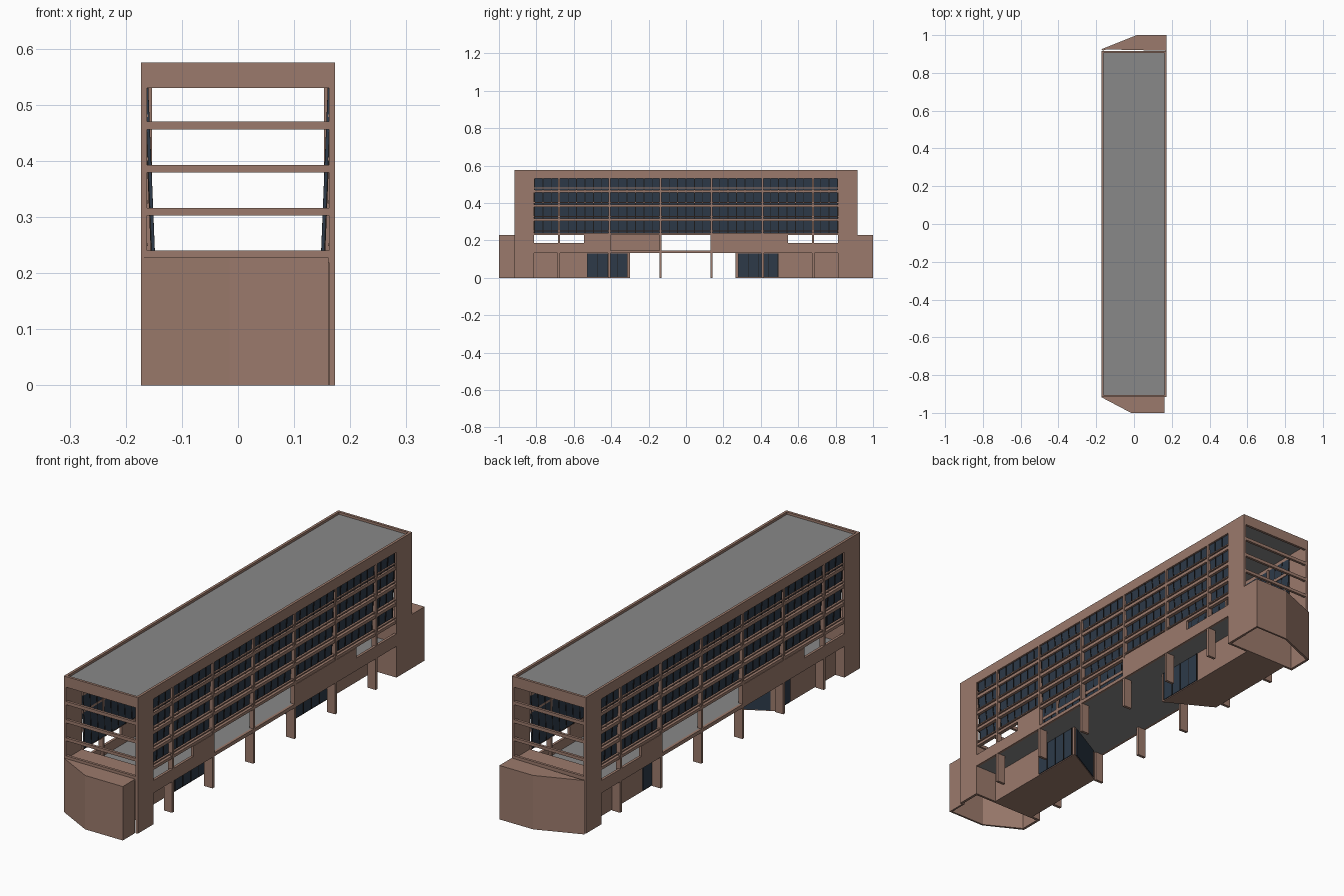
import bpy, bmesh
from mathutils import Vector

if "Cube" in bpy.data.objects:
    bpy.data.objects.remove(bpy.data.objects["Cube"])


def material(name, col):
    m = bpy.data.materials.new(name)
    m.diffuse_color = (*col, 1)
    m.use_nodes = True
    m.node_tree.nodes["Principled BSDF"].inputs["Base Color"].default_value = m.diffuse_color
    return m


BROWN = material("brown concrete", (0.33, 0.195, 0.15))
GRAY = material("gray slab", (0.25, 0.25, 0.25))
GLASS = material("dark blue glass", (0.026, 0.042, 0.066))
FRAME = material("black frame", (0.012, 0.011, 0.011))


class Part:
    """Collects prisms into one named object."""

    def __init__(self, name, mat):
        self.name, self.mat, self.bm = name, mat, bmesh.new()

    def loft(self, low, high):
        a = [self.bm.verts.new(p) for p in low]
        b = [self.bm.verts.new(p) for p in high]
        n = len(a)
        self.bm.faces.new(a[::-1])
        self.bm.faces.new(b)
        for i in range(n):
            j = (i + 1) % n
            self.bm.faces.new((a[i], a[j], b[j], b[i]))

    def prism(self, pts, z0, z1):
        self.loft([(x, y, z0) for x, y in pts], [(x, y, z1) for x, y in pts])

    def box(self, x0, x1, y0, y1, z0, z1):
        self.prism([(x0, y0), (x1, y0), (x1, y1), (x0, y1)], z0, z1)

    def wall(self, p, q, z0, z1, t):
        # plate of thickness t centred on the line p-q
        p, q = Vector(p), Vector(q)
        d = (q - p).normalized() * t / 2
        n = Vector((-d.y, d.x))
        self.prism([p - n, q - n, q + n, p + n], z0, z1)

    def done(self):
        bmesh.ops.recalc_face_normals(self.bm, faces=self.bm.faces)
        me = bpy.data.meshes.new(self.name)
        self.bm.to_mesh(me)
        self.bm.free()
        me.materials.append(self.mat)
        bpy.context.collection.objects.link(bpy.data.objects.new(self.name, me))


W, T = 0.173, 0.011            # half width, wall thickness
L, P = 0.917, 0.812            # end of block, inner edge of end piers
FINS = [-0.68, -0.41, -0.137, 0.137, 0.41, 0.68]
BEAMS = [(0.228, 0.24), (0.303, 0.316), (0.379, 0.393), (0.456, 0.47)]


def side_box(part, s, d0, d1, y0, y1, z0, z1):
    """Box on side s; y is turned with the side (half-turn symmetry)."""
    a, b = sorted((s * d0, s * d1))
    c, d = sorted((s * y0, s * y1))
    part.box(a, b, c, d, z0, z1)


# long facade walls with the big terrace opening and low strip windows
wall = Part("facade_walls", BROWN)
beam = Part("facade_beams", BROWN)
fin = Part("facade_fins", BROWN)
col = Part("ground_columns", BROWN)
for s in (1, -1):
    for e in (1, -1):
        side_box(wall, s, W - T, W, e * P, e * L, 0, 0.575)
        side_box(wall, s, W - T, W, e * P, e * 0.545, 0.132, 0.185)
    side_box(wall, s, W - T, W, -P, P, 0.53, 0.575)
    side_box(wall, s, W - T, W, -0.545, -0.405, 0.132, 0.228)
    side_box(wall, s, W - T, W, 0.137, 0.545, 0.132, 0.228)
    side_box(wall, s, W - T, W, -0.405, 0.137, 0.132, 0.147)
    for z0, z1 in BEAMS:
        side_box(beam, s, 0.155, W - 0.002, -P, P, z0, z1)
        side_box(beam, s, 0.160, W - 0.004, -P, P, z1 + 0.008, z1 + 0.013)
    for y in FINS:
        side_box(fin, s, 0.153, W, y - 0.005, y + 0.005, 0.147, 0.53)
        side_box(col, s, W - 0.04, W - 0.001, y - 0.006, y + 0.006, 0, 0.135)
for p in (wall, beam, fin, col):
    p.done()

# sloping curtain glass and mullions, leaning in towards the bottom
glass = Part("curtain_glass", GLASS)
mull = Part("curtain_mullions", FRAME)


def leaning(part, s, off0, off1, y0, y1):
    rows = []
    for z, x in ((0.236, 0.151), (0.532, 0.163)):
        a, b = s * (x + off0), s * (x + off1)
        rows.append([(a, y0, z), (b, y0, z), (b, y1, z), (a, y1, z)])
    part.loft(*rows)


for s in (1, -1):
    leaning(glass, s, -0.002, 0.002, -P, P)
    n = 36
    for i in range(n + 1):
        y = -0.81 + 1.62 * i / n
        leaning(mull, s, -0.003, 0.0045, y - 0.0018, y + 0.0018)
glass.done()
mull.done()

# open ends: top panel and horizontal slats
ends = Part("end_panels", BROWN)
slat = Part("end_slats", BROWN)
for e in (1, -1):
    y0, y1 = sorted((e * (L - T), e * L))
    ends.box(-W + T, W - T, y0, y1, 0.53, 0.575)
    for z0, z1 in BEAMS:
        slat.box(-W + T, W - T, y0, y1, z0, z1)
ends.done()
slat.done()

# roof and raised floor
roof = Part("roof", GRAY)
roof.box(-W + T, W - T, -L + T, L - T, 0.548, 0.565)
roof.done()
floor = Part("raised_floor", GRAY)
floor.box(-W + T, W - T, -P, P, 0.132, 0.145)
floor.done()

# angled hollow end blocks under the open ends
for name, e, pts in (
    ("front_end_block", -1, [(-W, -L), (-0.015, -1), (0.161, -1), (0.161, -L)]),
    ("back_end_block", 1, [(-W, 0.925), (0.015, 1), (W, 1), (W, L)]),
):
    b = Part(name, BROWN)
    c = Vector((0, e * 0.9))
    inner = [Vector((x * 0.95, y - e * 0.008)) for x, y in pts]
    for i in range(3):
        b.prism([pts[i], pts[i + 1], inner[i + 1], inner[i]], 0, 0.226)
    b.prism(pts, 0.219, 0.228)
    b.box(-W + T, W - T, *sorted((e * P, e * L)), 0.219, 0.228)
    b.box(-W + T, W - T, *sorted((e * P, e * (P + 0.01))), 0, 0.22)
    b.done()

# ground floor rooms with slanted inner ends, and their glazing
room = Part("ground_rooms", BROWN)
rglass = Part("ground_glass", GLASS)
rframe = Part("ground_glass_frames", FRAME)
for e, yin in ((1, 0.265), (-1, 0.30)):
    f, k = 0.07, -0.13
    room.prism([(f, e * P), (f, e * yin), (k, e * (yin + 0.11)), (k, e * P)], 0, 0.132)
    g0, g1 = yin + 0.015, yin + 0.227
    rglass.wall((f, e * g0), (f, e * g1), 0.004, 0.13, 0.006)
    rglass.wall((f - 0.015, e * (yin + 0.008)), (k + 0.015, e * (yin + 0.102)), 0.004, 0.13, 0.006)
    rglass.wall((k, e * (yin + 0.13)), (k, e * (yin + 0.21)), 0.004, 0.13, 0.006)
    for i in range(5):
        y = e * (g0 + (g1 - g0) * i / 4)
        rframe.box(f, f + 0.005, y - 0.0015, y + 0.0015, 0.004, 0.13)
for p in (room, rglass, rframe):
    p.done()
